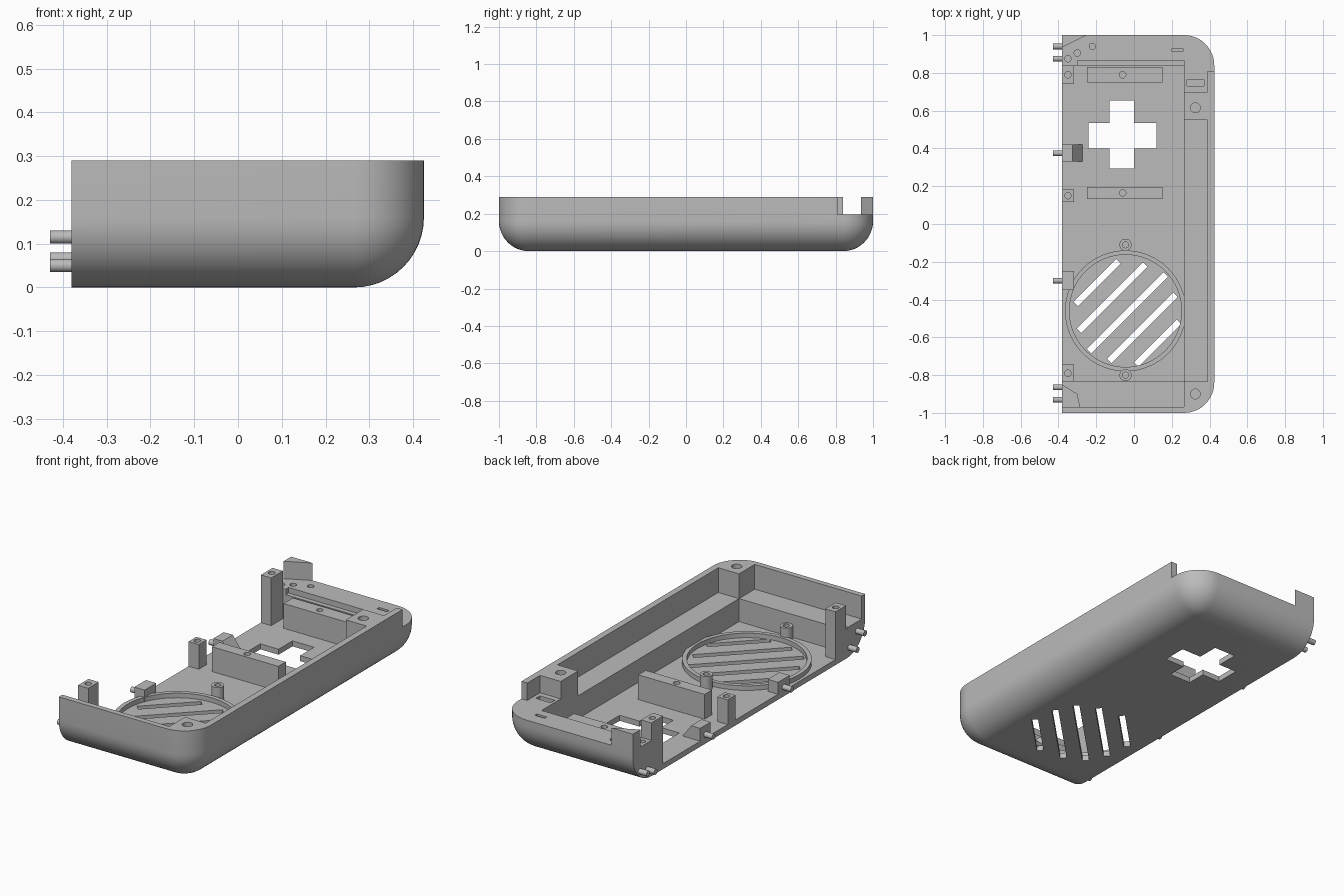
import bpy, bmesh, math
from mathutils import Matrix, Vector

if "Cube" in bpy.data.objects:
    bpy.data.objects.remove(bpy.data.objects["Cube"])

grey = bpy.data.materials.new("plain grey")
grey.use_nodes = True
grey.diffuse_color = (0.5, 0.5, 0.5, 1)
grey.node_tree.nodes["Principled BSDF"].inputs["Base Color"].default_value = (0.5, 0.5, 0.5, 1)

FLOOR, TOP, R, LEFT = 0.03, 0.29, 0.16, -0.38
SHELF, BACK = 0.155, 0.195


def make(name, bm):
    bmesh.ops.recalc_face_normals(bm, faces=bm.faces)
    me = bpy.data.meshes.new(name)
    bm.to_mesh(me)
    bm.free()
    me.materials.append(grey)
    ob = bpy.data.objects.new(name, me)
    bpy.context.collection.objects.link(ob)
    return ob


def box(name, x0, x1, y0, y1, z0, z1, turn=0):
    bm = bmesh.new()
    bmesh.ops.create_cube(bm, size=1)
    size = Matrix.Diagonal((x1 - x0, y1 - y0, z1 - z0, 1))
    mid = Vector((x0 + x1, y0 + y1, z0 + z1)) / 2
    bm.transform(Matrix.Translation(mid) @ Matrix.Rotation(turn, 4, 'Z') @ size)
    return make(name, bm)


def rod(name, x, y, z0, z1, r, n=32):
    bm = bmesh.new()
    bmesh.ops.create_cone(bm, cap_ends=True, segments=n, radius1=r, radius2=r, depth=z1 - z0)
    bm.transform(Matrix.Translation((x, y, (z0 + z1) / 2)))
    return make(name, bm)


def prism(name, pts, depth):
    bm = bmesh.new()
    face = bm.faces.new([bm.verts.new(p) for p in pts])
    out = bmesh.ops.extrude_face_region(bm, geom=[face])
    bmesh.ops.translate(bm, vec=depth, verts=[v for v in out["geom"] if isinstance(v, bmesh.types.BMVert)])
    return make(name, bm)


def cut(ob, cutters):
    for c in cutters:
        m = ob.modifiers.new("cut", 'BOOLEAN')
        m.operation, m.solver, m.object = 'DIFFERENCE', 'EXACT', c
        c.hide_render = True
    deps = bpy.context.evaluated_depsgraph_get()
    me = bpy.data.meshes.new_from_object(ob.evaluated_get(deps))
    ob.modifiers.clear()
    ob.data = me
    for c in cutters:
        bpy.data.objects.remove(c)
    return ob


def smooth(ob):
    bpy.ops.object.select_all(action='DESELECT')
    ob.select_set(True)
    bpy.context.view_layer.objects.active = ob
    bpy.ops.object.shade_smooth_by_angle(angle=math.radians(30))


# Rounded half shell, stacked from outlines that grow towards the rim
def outline(inset):
    r = max(R - inset, 0.001)
    pts = [(LEFT, -1 + inset)]
    for cy, start in ((-1 + R, -90), (1 - R, 0)):
        for i in range(13):
            a = math.radians(start + i * 7.5)
            pts.append((0.265 + r * math.cos(a), cy + r * math.sin(a)))
    return pts + [(LEFT, 1 - inset)]


bm = bmesh.new()
levels = [(R * (1 - math.cos(t)), R * (1 - math.sin(t)))
          for t in (i * math.pi / 24 for i in range(13))] + [(TOP, 0)]
rings = [[bm.verts.new((x, y, z)) for x, y in outline(d)] for z, d in levels]
for a, b in zip(rings, rings[1:]):
    for i in range(len(a)):
        j = (i + 1) % len(a)
        bm.faces.new((a[i], a[j], b[j], b[i]))
bm.faces.new(rings[0])
bm.faces.new(rings[-1])
shell = make("shell", bm)

# Cavity, ledges and the lowered back shelf
cutters = [
    box("c", -0.5, 0.265, -0.835, 0.84, FLOOR, 0.5),
    box("c", -0.5, 0.39, -0.835, 0.55, SHELF, 0.5),
    box("c", -0.5, 0.265, -0.97, -0.7, SHELF, 0.5),
    box("c", -0.5, 0.39, 0.70, 1.1, BACK, 0.5),
    box("c", 0.3, 0.5, 0.81, 1.1, BACK, 0.5),
    box("c", -0.3, 0.265, 0.8, 0.865, 0.165, 0.5),
    # Recess, slot and screw holes
    box("c", 0.28, 0.37, 0.73, 0.765, 0.17, 0.3),
    box("c", 0.2, 0.26, 0.912, 0.93, 0.15, 0.3),
    rod("c", 0.325, -0.9, 0.2, 0.4, 0.026),
    rod("c", 0.325, 0.615, 0.2, 0.4, 0.026),
    # Cross opening
    box("c", -0.24, 0.12, 0.4, 0.535, -0.1, 0.1),
    box("c", -0.13, 0, 0.295, 0.655, -0.1, 0.1),
]
cutters += [rod("c", x, y, 0.15, 0.3, 0.017, 20) for x, y in ((-0.22, 0.94), (-0.3, 0.905), (-0.35, 0.875))]
# Diagonal grille slots
for i, half in enumerate((0.16, 0.248, 0.287, 0.248, 0.16)):
    x, y = -0.035 + (i - 2) * 0.08, -0.47 - (i - 2) * 0.08
    cutters.append(box("c", x - half, x + half, y - 0.017, y + 0.017, -0.1, 0.1, math.pi / 4))
smooth(cut(shell, cutters))

# Speaker ring and its screw bosses
ring = cut(rod("speaker_ring", -0.045, -0.46, FLOOR - 0.005, 0.055, 0.32, 64),
           [rod("c", -0.045, -0.46, 0, 0.1, 0.297, 64)])
smooth(ring)
for tag, y in (("front", -0.8), ("back", -0.11)):
    boss = rod("speaker_boss_" + tag, -0.045, y, FLOOR - 0.005, 0.105, 0.032)
    smooth(cut(boss, [rod("c", -0.045, y, 0.05, 0.2, 0.016)]))

# Posts with screw holes along the open edge
for tag, y, top in (("front", -0.79, TOP), ("middle", 0.15, 0.165), ("back", 0.79, TOP)):
    w = 0.05 if tag == "back" else 0.045 if tag == "front" else 0.033
    post = box("post_" + tag, LEFT, -0.318, y - w, y + w, FLOOR - 0.005, top)
    smooth(cut(post, [rod("c", -0.35, y, top - 0.06, 0.4, 0.017, 20)]))

# Cross supports
for tag, y, w in (("middle", 0.165, 0.032), ("back", 0.79, 0.04)):
    bar = box("support_" + tag, -0.25, 0.15, y - w, y + w, FLOOR - 0.005, 0.165)
    smooth(cut(bar, [rod("c", -0.06, y, 0.12, 0.3, 0.017, 20)]))

# Blocks that carry the middle pegs
box("peg_block_front", LEFT, -0.318, -0.35, -0.25, FLOOR - 0.005, 0.095)
prism("peg_block_back", [(LEFT, 0.33, 0.025), (-0.27, 0.33, 0.025), (-0.325, 0.33, 0.1), (LEFT, 0.33, 0.1)],
      (0, 0.09, 0))

# Corner wedge on the back shelf and gusset at the front
prism("corner_wedge", [(LEFT, 1, 0.19), (-0.25, 1, 0.19), (LEFT, 0.935, 0.19)], (0, 0, TOP - 0.19))
prism("front_gusset", [(LEFT, -0.97, 0.1), (-0.285, -0.97, 0.1), (-0.3, -0.9, 0.1), (LEFT, -0.85, 0.1)],
      (0, 0, 0.065))

# Locating pegs
for i, (y, z) in enumerate(((-0.93, 0.115), (-0.865, 0.05), (-0.3, 0.05),
                            (0.375, 0.05), (0.875, 0.05), (0.94, 0.065))):
    peg = rod("peg_%d" % (i + 1), 0, 0, -0.035, 0.035, 0.015, 24)
    peg.data.transform(Matrix.Translation((-0.395, y, z)) @ Matrix.Rotation(math.pi / 2, 4, 'Y'))
    smooth(peg)
